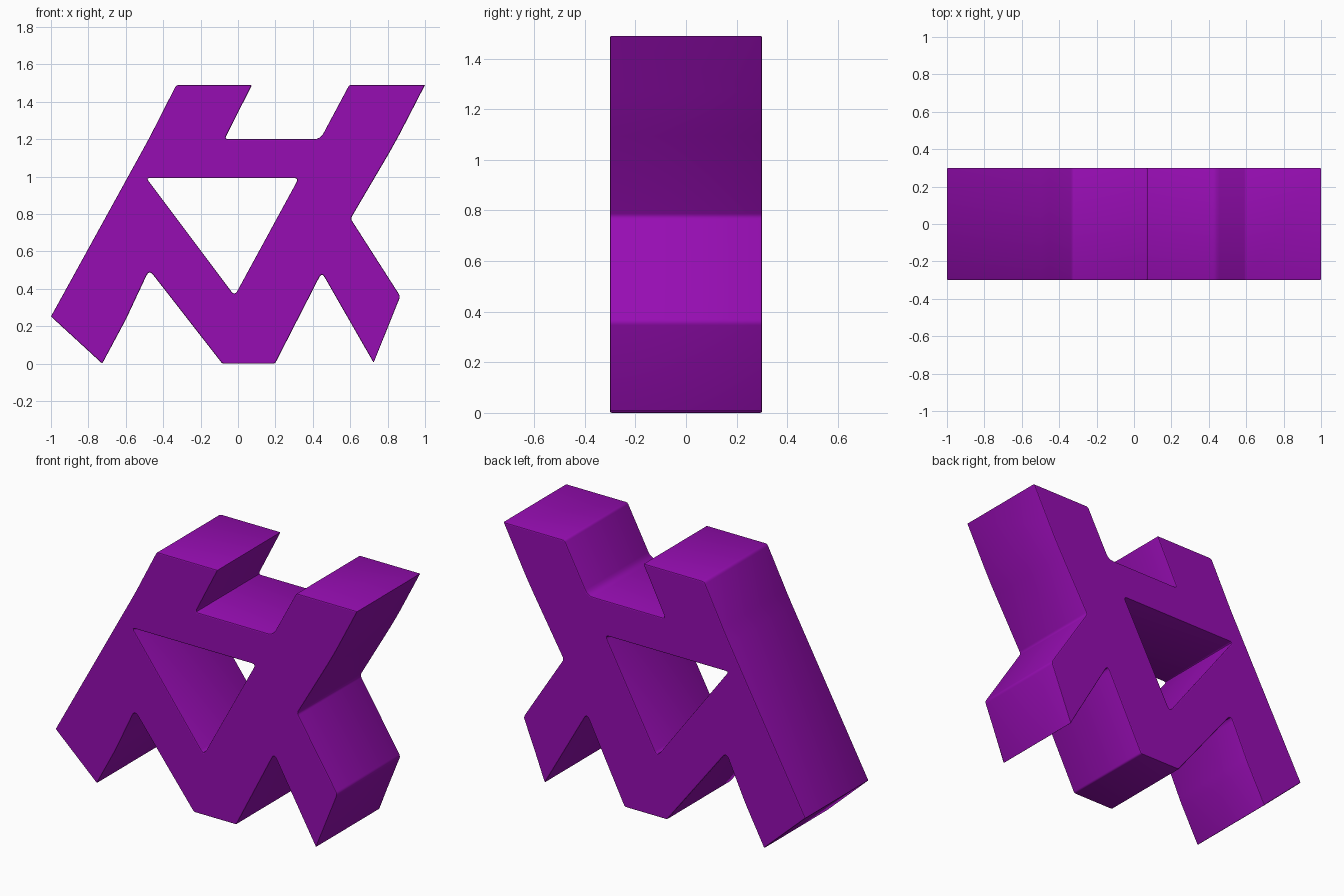
import bpy
import math
from mathutils import Vector

cube = bpy.data.objects.get("Cube")
if cube:
    bpy.data.objects.remove(cube, do_unlink=True)

HALF_DEPTH = 0.3
EDGE = 0.006

# Corners as (x, z, rounding distance)
outer = [
    (-0.33, 1.49, 0.015), (0.075, 1.49, 0.01), (-0.072, 1.2, 0.02),
    (0.44, 1.2, 0.035), (0.595, 1.49, 0.012), (1.0, 1.49, 0),
    (0.84, 1.18, 0.1), (0.602, 0.775, 0.015), (0.868, 0.36, 0.015),
    (0.725, 0.005, 0.005), (0.448, 0.488, 0.03), (0.198, 0, 0.01),
    (-0.084, 0, 0.01), (-0.475, 0.502, 0.035), (-0.6, 0.235, 0.03),
    (-0.726, 0, 0.005), (-1.0, 0.252, 0.003), (-0.475, 1.205, 0.05),
]
opening = [(-0.49, 0.992, 0.018), (0.325, 0.992, 0.025), (-0.018, 0.362, 0.03)]


def rounded(corners, steps=4):
    """Replace each corner by a short quadratic arc."""
    path = []
    for i, (x, z, r) in enumerate(corners):
        c = Vector((x, z))
        if r == 0:
            path.append(c)
            continue
        before = Vector(corners[i - 1][:2])
        after = Vector(corners[(i + 1) % len(corners)][:2])
        a = c + (before - c).normalized() * r
        b = c + (after - c).normalized() * r
        for k in range(steps + 1):
            t = k / steps
            path.append(a * (1 - t) ** 2 + c * 2 * t * (1 - t) + b * t * t)
    return path


# Flat profile with its triangular opening, extruded through the depth
curve = bpy.data.curves.new("frame_profile", "CURVE")
curve.dimensions = "2D"
curve.fill_mode = "BOTH"
curve.extrude = HALF_DEPTH - EDGE
curve.bevel_depth = EDGE
curve.bevel_resolution = 1
curve.offset = -EDGE
for corners in (outer, opening):
    path = rounded(corners)
    spline = curve.splines.new("POLY")
    spline.points.add(len(path) - 1)
    for point, p in zip(spline.points, path):
        point.co = (p.x, p.y, 0, 1)
    spline.use_cyclic_u = True

frame = bpy.data.objects.new("angular_frame", curve)
bpy.context.collection.objects.link(frame)
frame.rotation_euler.x = math.pi / 2

# Turn the profile into a mesh
bpy.ops.object.select_all(action="DESELECT")
frame.select_set(True)
bpy.context.view_layer.objects.active = frame
bpy.ops.object.convert(target="MESH")
frame = bpy.context.object
bpy.ops.object.transform_apply(location=False, rotation=True, scale=False)

# Single purple finish
purple = bpy.data.materials.new("purple")
purple.use_nodes = True
colour = (0.305, 0.004, 0.445, 1)
purple.diffuse_color = colour
purple.node_tree.nodes["Principled BSDF"].inputs["Base Color"].default_value = colour
frame.data.materials.clear()
frame.data.materials.append(purple)
bpy.ops.object.shade_smooth_by_angle(angle=math.radians(30))
